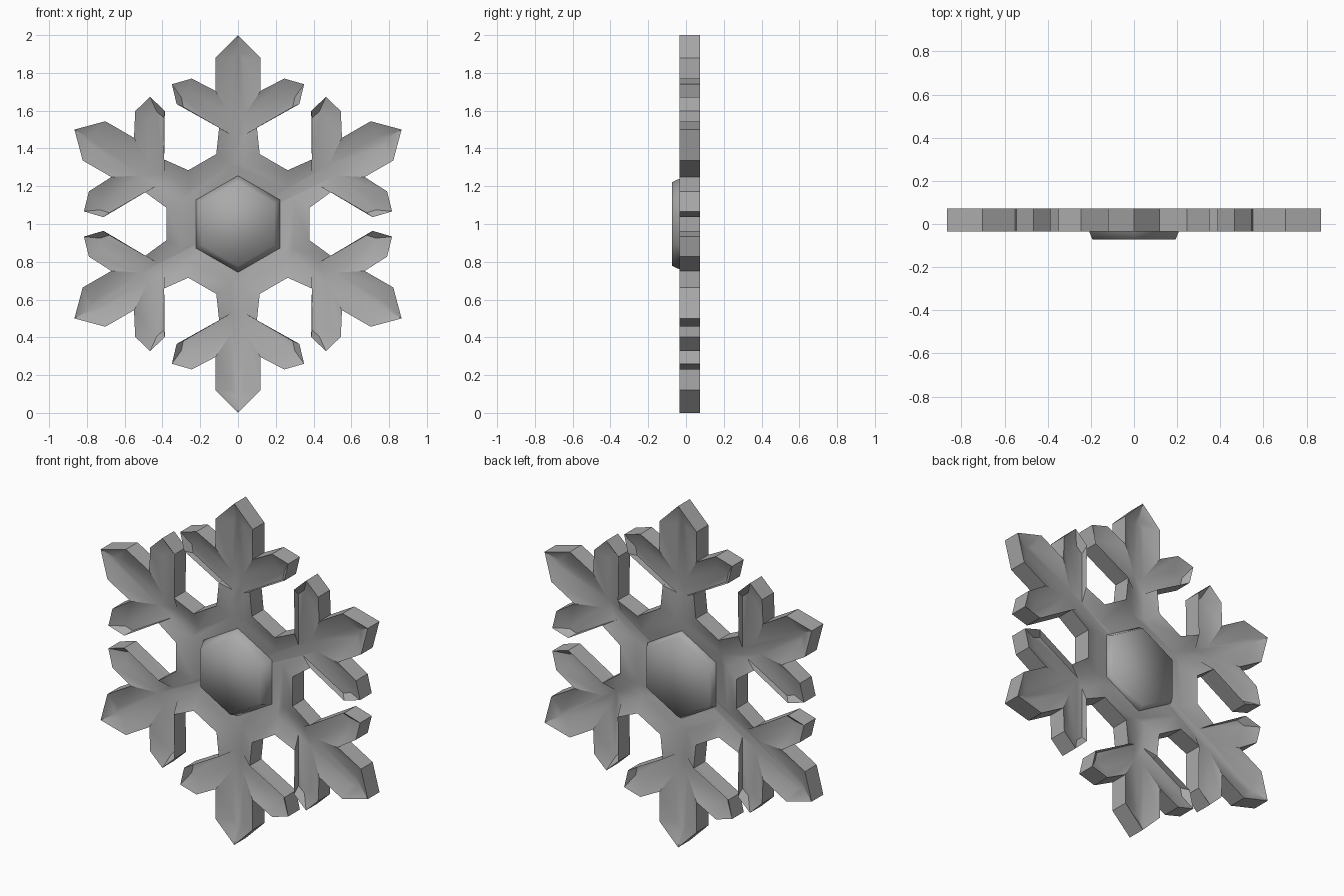
import bpy, bmesh, math

if "Cube" in bpy.data.objects:
    bpy.data.objects.remove(bpy.data.objects["Cube"])

grey = bpy.data.materials.new("ice_grey")
grey.diffuse_color = (0.4, 0.4, 0.4, 1)
grey.use_nodes = True
grey.node_tree.nodes["Principled BSDF"].inputs["Base Color"].default_value = grey.diffuse_color

FRONT, BACK = -0.035, 0.073      # rim planes
DEPTH = 0.035                    # depth of the dished faces

# right half of one arm, from tip to body: rim and valley floor outlines
RIM = [(0, 1.0), (0.12, 0.88), (0.12, 0.705), (0.245, 0.77), (0.35, 0.74),
       (0.325, 0.635), (0.10, 0.51), (0.115, 0.37)]
FLOOR = [(0, 0.915), (0.032, 0.875), (0.032, 0.57), (0.24, 0.69), (0.30, 0.67),
         (0.29, 0.62), (0.032, 0.471), (0.035, 0.315)]


def star(half):
    """Mirror half an arm and repeat it six times around the centre."""
    arm = [(-x, z) for x, z in reversed(half[1:])] + half
    pts = []
    for k in range(6):
        c, s = math.cos(k * math.pi / 3), math.sin(k * math.pi / 3)
        pts += [(x * c + z * s, z * c - x * s) for x, z in arm]
    return pts


def hexagon(r):
    return [(r * math.sin(k * math.pi / 3), r * math.cos(k * math.pi / 3))
            for k in range(6)]


def build(name, loops):
    """Skin a list of (outline, y) loops and cap both ends."""
    bm = bmesh.new()
    rings = [[bm.verts.new((x, y, z + 1)) for x, z in pts] for pts, y in loops]
    n = len(rings[0])
    for a, b in zip(rings, rings[1:]):
        for i in range(n):
            j = (i + 1) % n
            bm.faces.new((a[i], a[j], b[j], b[i]))
    bm.faces.new(rings[0])
    bm.faces.new(rings[-1])
    bmesh.ops.recalc_face_normals(bm, faces=bm.faces)
    me = bpy.data.meshes.new(name)
    bm.to_mesh(me)
    bm.free()
    me.materials.append(grey)
    ob = bpy.data.objects.new(name, me)
    bpy.context.collection.objects.link(ob)
    bpy.context.view_layer.objects.active = ob
    ob.select_set(True)
    return ob


# six-armed body, dished on both sides
rim, floor = star(RIM), star(FLOOR)
body = build("snowflake_body", [(floor, FRONT + DEPTH), (rim, FRONT),
                                (rim, BACK), (floor, BACK - DEPTH)])
bpy.ops.object.shade_smooth_by_angle(angle=math.radians(40))
body.select_set(False)

# tapered hexagonal centre: proud at the front, level with the rim at the back
centre = build("hexagon_centre", [(hexagon(0.222), -0.073),
                                  (hexagon(0.256), FRONT + DEPTH),
                                  (hexagon(0.256), BACK - DEPTH),
                                  (hexagon(0.236), BACK)])
bpy.ops.object.shade_smooth()
